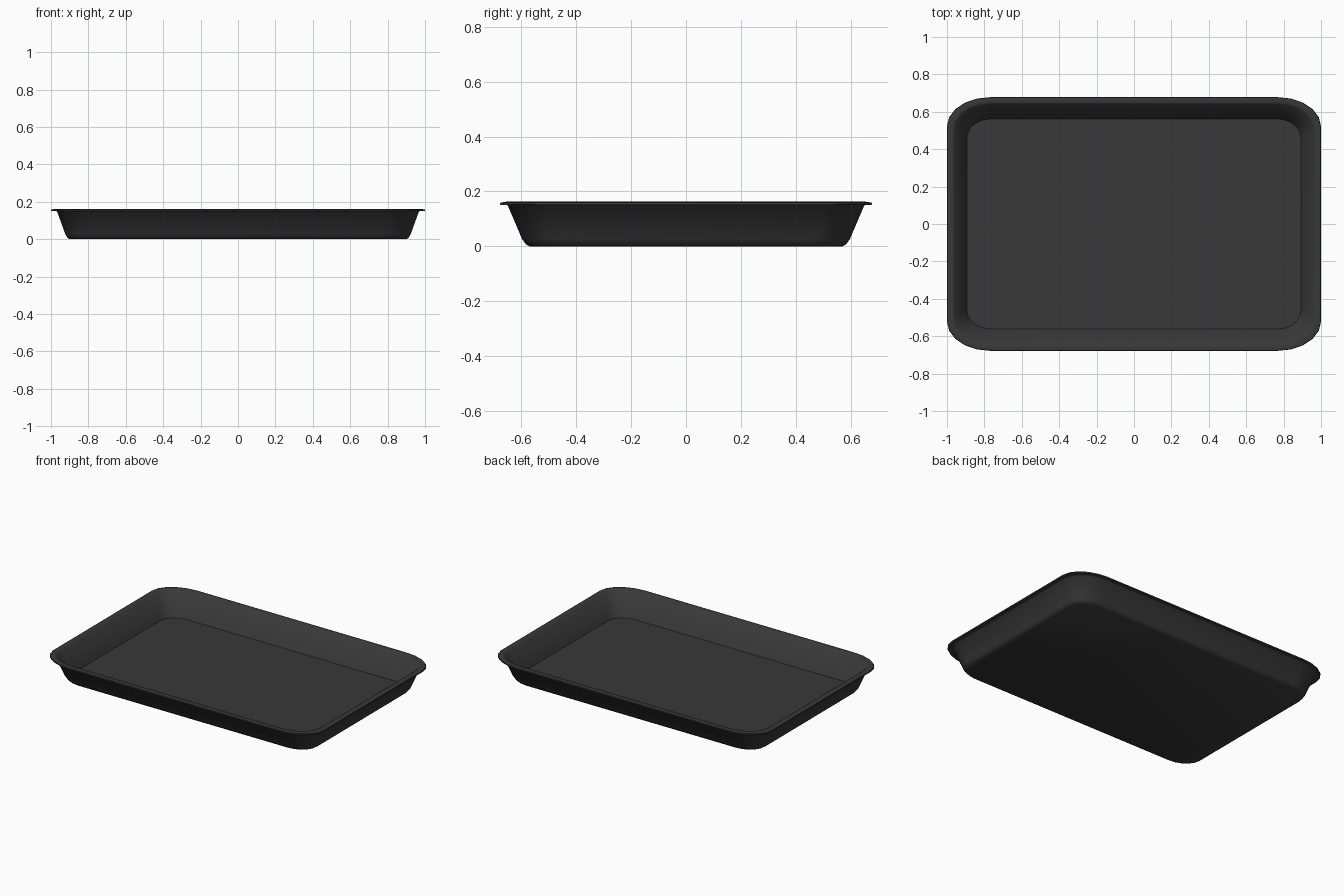
import bpy, bmesh, math

if "Cube" in bpy.data.objects:
    bpy.data.objects.remove(bpy.data.objects["Cube"])

SEG = 5  # facets per rounded corner

# Shell section from underside, up the wall, over the lip, down to the floor:
# half width, half depth, corner radius x, corner radius y, height
SECTION = [
    (0.900, 0.570, 0.135, 0.105, 0.000),
    (0.912, 0.584, 0.147, 0.115, 0.008),
    (0.923, 0.597, 0.158, 0.122, 0.026),
    (0.967, 0.649, 0.200, 0.145, 0.148),
    (0.975, 0.655, 0.205, 0.148, 0.151),
    (0.998, 0.676, 0.228, 0.156, 0.150),
    (1.000, 0.678, 0.230, 0.157, 0.155),
    (0.998, 0.676, 0.228, 0.156, 0.159),
    (0.972, 0.653, 0.204, 0.147, 0.163),
    (0.960, 0.642, 0.193, 0.141, 0.158),
    (0.893, 0.562, 0.128, 0.100, 0.010),
]


def ring(bm, hx, hy, rx, ry, z):
    """Rounded rectangle loop of vertices."""
    verts = []
    for q, (sx, sy) in enumerate([(1, 1), (-1, 1), (-1, -1), (1, -1)]):
        for i in range(SEG + 1):
            a = math.pi / 2 * (q + i / SEG)
            verts.append(bm.verts.new((sx * (hx - rx) + rx * math.cos(a),
                                       sy * (hy - ry) + ry * math.sin(a), z)))
    return verts


bm = bmesh.new()
rings = [ring(bm, *s) for s in SECTION]
n = len(rings[0])
for a, b in zip(rings, rings[1:]):
    for i in range(n):
        j = (i + 1) % n
        bm.faces.new((a[i], a[j], b[j], b[i]))
# Underside and inside floor
bm.faces.new(rings[0][::-1])
bm.faces.new(rings[-1])
bmesh.ops.recalc_face_normals(bm, faces=bm.faces)

mesh = bpy.data.meshes.new("tray")
bm.to_mesh(mesh)
bm.free()
tray = bpy.data.objects.new("tray", mesh)
bpy.context.collection.objects.link(tray)

# Dark finish
mat = bpy.data.materials.new("dark_coating")
mat.diffuse_color = (0.04, 0.04, 0.04, 1)
mat.use_nodes = True
mat.node_tree.nodes["Principled BSDF"].inputs["Base Color"].default_value = mat.diffuse_color
mesh.materials.append(mat)

bpy.context.view_layer.objects.active = tray
tray.select_set(True)
bpy.ops.object.shade_smooth_by_angle(angle=math.radians(50))
